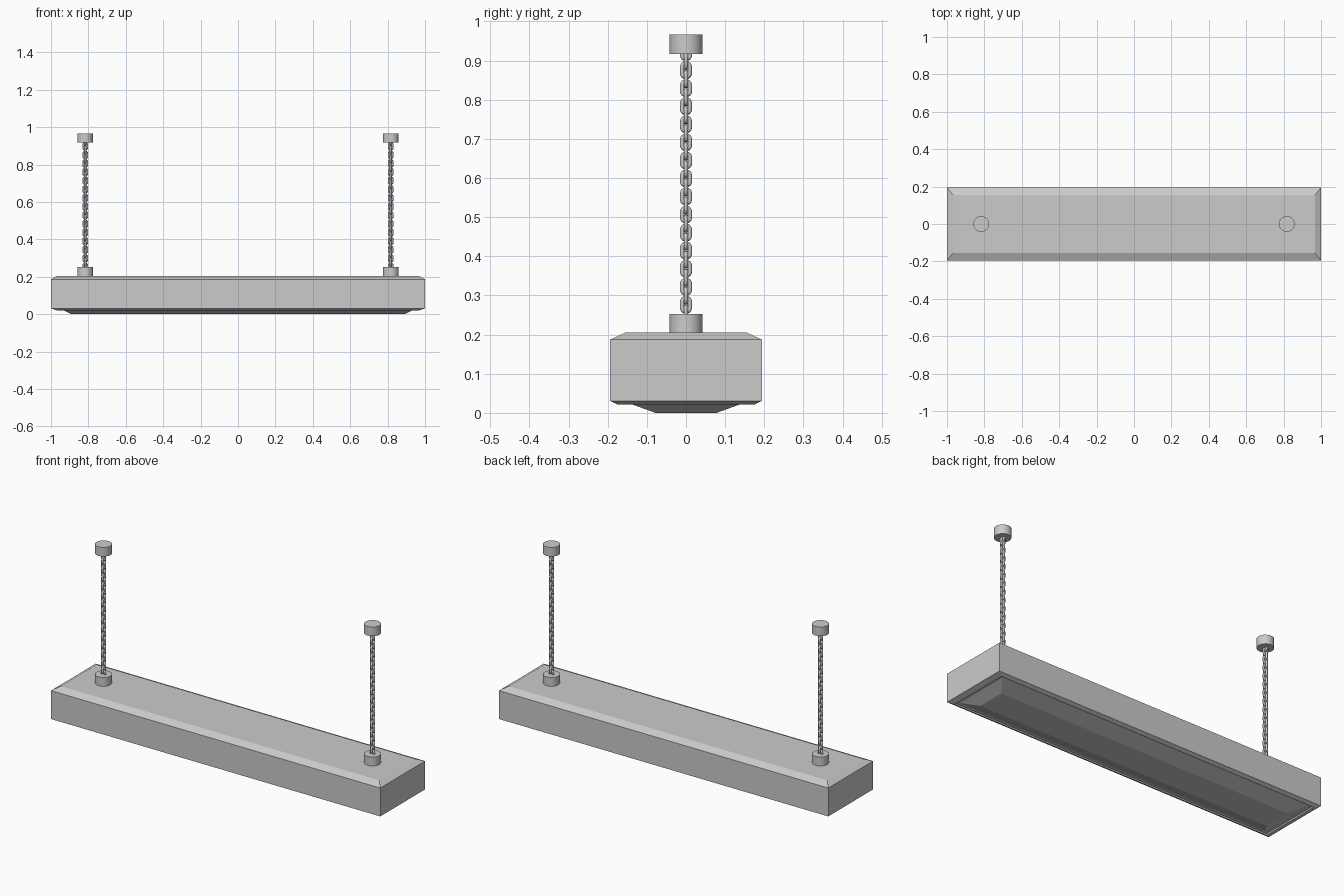
import bpy, bmesh, math
from mathutils import Vector

if "Cube" in bpy.data.objects:
    bpy.data.objects.remove(bpy.data.objects["Cube"])


def make_object(name, bm):
    bmesh.ops.recalc_face_normals(bm, faces=bm.faces)
    mesh = bpy.data.meshes.new(name)
    bm.to_mesh(mesh)
    bm.free()
    obj = bpy.data.objects.new(name, mesh)
    bpy.context.collection.objects.link(obj)
    return obj


def loft_rectangles(name, sections):
    """Skin a stack of rectangles (half x, half y, z) and cap both ends."""
    bm = bmesh.new()
    rings = [[bm.verts.new((sx * hx, sy * hy, z))
              for sx, sy in ((-1, -1), (1, -1), (1, 1), (-1, 1))]
             for hx, hy, z in sections]
    for a, b in zip(rings, rings[1:]):
        for i in range(4):
            j = (i + 1) % 4
            bm.faces.new((a[i], a[j], b[j], b[i]))
    bm.faces.new(rings[0])
    bm.faces.new(rings[-1])
    return make_object(name, bm)


def smooth(obj, angle=40):
    bpy.ops.object.select_all(action='DESELECT')
    obj.select_set(True)
    bpy.context.view_layer.objects.active = obj
    bpy.ops.object.shade_smooth_by_angle(angle=math.radians(angle))


def cap(name, x, z0, z1, radius=0.042):
    bpy.ops.mesh.primitive_cylinder_add(vertices=32, radius=radius, depth=z1 - z0,
                                        location=(x, 0, (z0 + z1) / 2))
    obj = bpy.context.object
    obj.name = name
    smooth(obj)


def add_link(bm, x, z, side, wire=0.0057, bend=0.0098, straight=0.0076, arc=8, seg=8):
    """Stadium-shaped chain link lying in the plane of `side` and z."""
    normal = side.cross(Vector((0, 0, 1)))
    rings = []
    for half in (0, 1):
        for i in range(arc + 1):
            t = math.pi * (half + i / arc)
            out = side * math.cos(t) + Vector((0, 0, math.sin(t)))
            centre = Vector((x, 0, z + (straight if half == 0 else -straight))) + out * bend
            rings.append([bm.verts.new(centre + wire * (out * math.cos(u) + normal * math.sin(u)))
                          for u in (2 * math.pi * k / seg for k in range(seg))])
    for n, a in enumerate(rings):
        b = rings[(n + 1) % len(rings)]
        for k in range(seg):
            m = (k + 1) % seg
            bm.faces.new((a[k], a[m], b[m], b[k]))


# Housing: chamfered top, side walls, bottom lip and a shallow recess under it
loft_rectangles("housing", [
    (0.967, 0.155, 0.205), (1.0, 0.194, 0.187), (1.0, 0.194, 0.031),
    (0.97, 0.174, 0.021), (0.97, 0.174, 0.029)])

# Diffuser: shallow tapered panel hanging below the recess
loft_rectangles("diffuser", [
    (0.95, 0.158, 0.029), (0.89, 0.078, 0.0)])

# Two suspensions: lower cap, ceiling cap and a chain of alternating links
for label, x in (("left", -0.817), ("right", 0.817)):
    cap(label + "_lower_cap", x, 0.204, 0.253)
    cap(label + "_ceiling_cap", x, 0.917, 0.967)
    bm = bmesh.new()
    for k in range(30):
        add_link(bm, x, 0.253 + 0.02305 * k, Vector((0, 1, 0)) if k % 2 else Vector((1, 0, 0)))
    smooth(make_object(label + "_chain", bm), 60)
